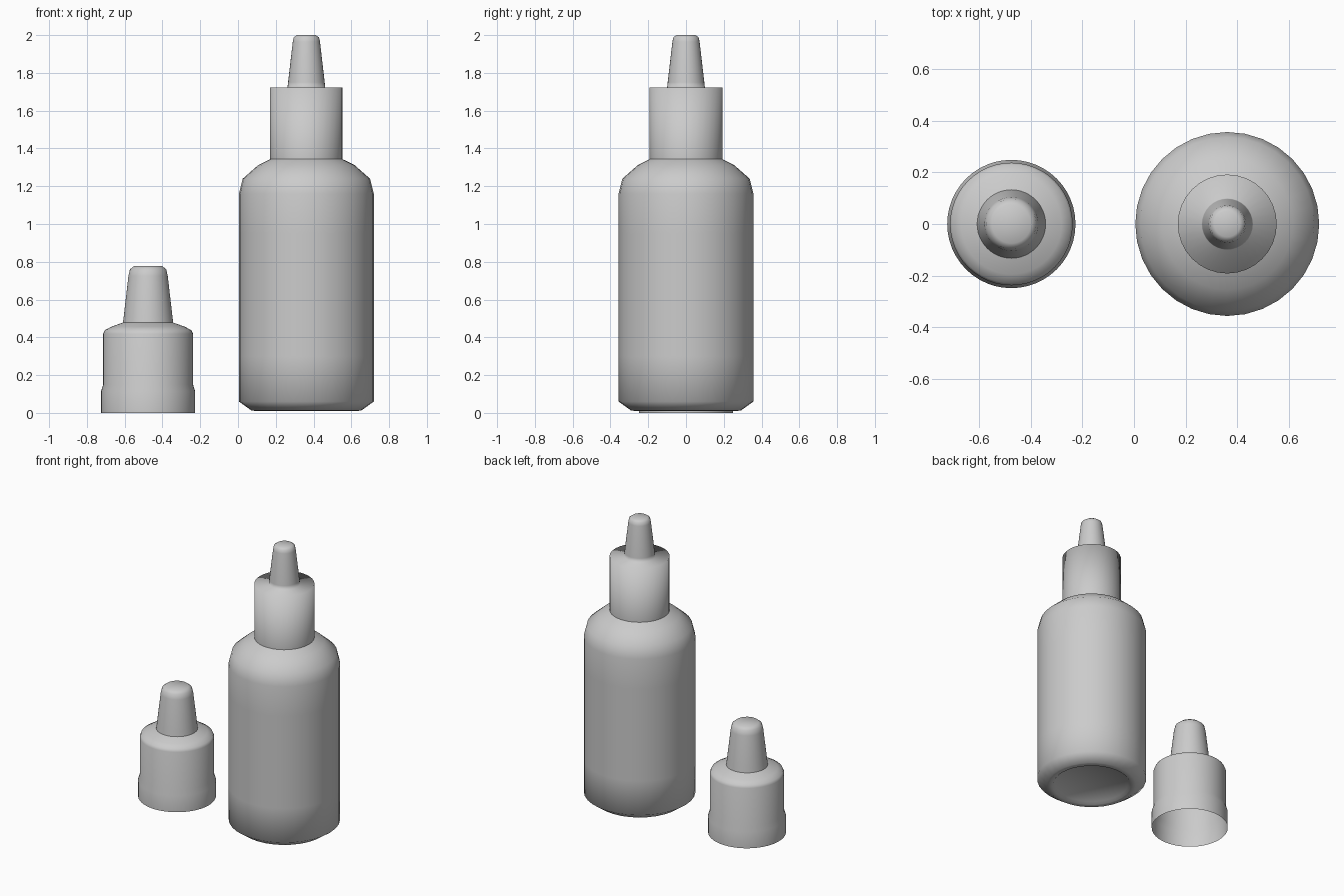
import bpy, bmesh, math

if "Cube" in bpy.data.objects:
    bpy.data.objects.remove(bpy.data.objects["Cube"])


def lathe(name, profile, x, segs, angle):
    """Spin an (r, z) profile about a vertical axis; r = 0 closes an end."""
    bm = bmesh.new()
    rings = []
    for r, z in profile:
        if r == 0:
            rings.append([bm.verts.new((0, 0, z))] * segs)
        else:
            rings.append([bm.verts.new((r * math.cos(2 * math.pi * i / segs),
                                        r * math.sin(2 * math.pi * i / segs), z))
                          for i in range(segs)])
    for a, b in zip(rings, rings[1:]):
        for i in range(segs):
            j = (i + 1) % segs
            quad = [a[i], a[j], b[j], b[i]]
            bm.faces.new(list(dict.fromkeys(quad)))
    mesh = bpy.data.meshes.new(name)
    bm.to_mesh(mesh)
    bm.free()
    obj = bpy.data.objects.new(name, mesh)
    bpy.context.collection.objects.link(obj)
    obj.location.x = x
    bpy.ops.object.select_all(action='DESELECT')
    obj.select_set(True)
    bpy.context.view_layer.objects.active = obj
    bpy.ops.object.shade_smooth_by_angle(angle=math.radians(angle))
    return obj


BOTTLE_X, CAP_X = 0.362, -0.476

# bottle body with slightly recessed base
lathe("bottle_body", [
    (0, 0.03), (0.24, 0.025), (0.255, 0.01), (0.29, 0.012), (0.357, 0.06),
    (0.357, 0.3), (0.357, 0.95), (0.357, 1.16), (0.337, 1.24), (0.255, 1.312),
    (0.192, 1.343)], BOTTLE_X, 32, 60)

# neck collar and dropper nozzle
lathe("collar_and_nozzle", [
    (0.192, 1.343), (0.192, 1.722), (0.1, 1.722), (0.097, 1.75), (0.072, 1.965),
    (0.067, 1.988), (0.05, 2.0), (0, 2.0)], BOTTLE_X, 32, 120)

# loose cap, open underneath
lathe("cap", [
    (0.249, 0), (0.249, 0.115), (0.238, 0.15), (0.238, 0.418), (0.23, 0.437),
    (0.195, 0.456), (0.145, 0.474), (0.133, 0.478), (0.129, 0.51), (0.104, 0.725),
    (0.096, 0.76), (0.075, 0.777), (0, 0.778)], CAP_X, 48, 40)
